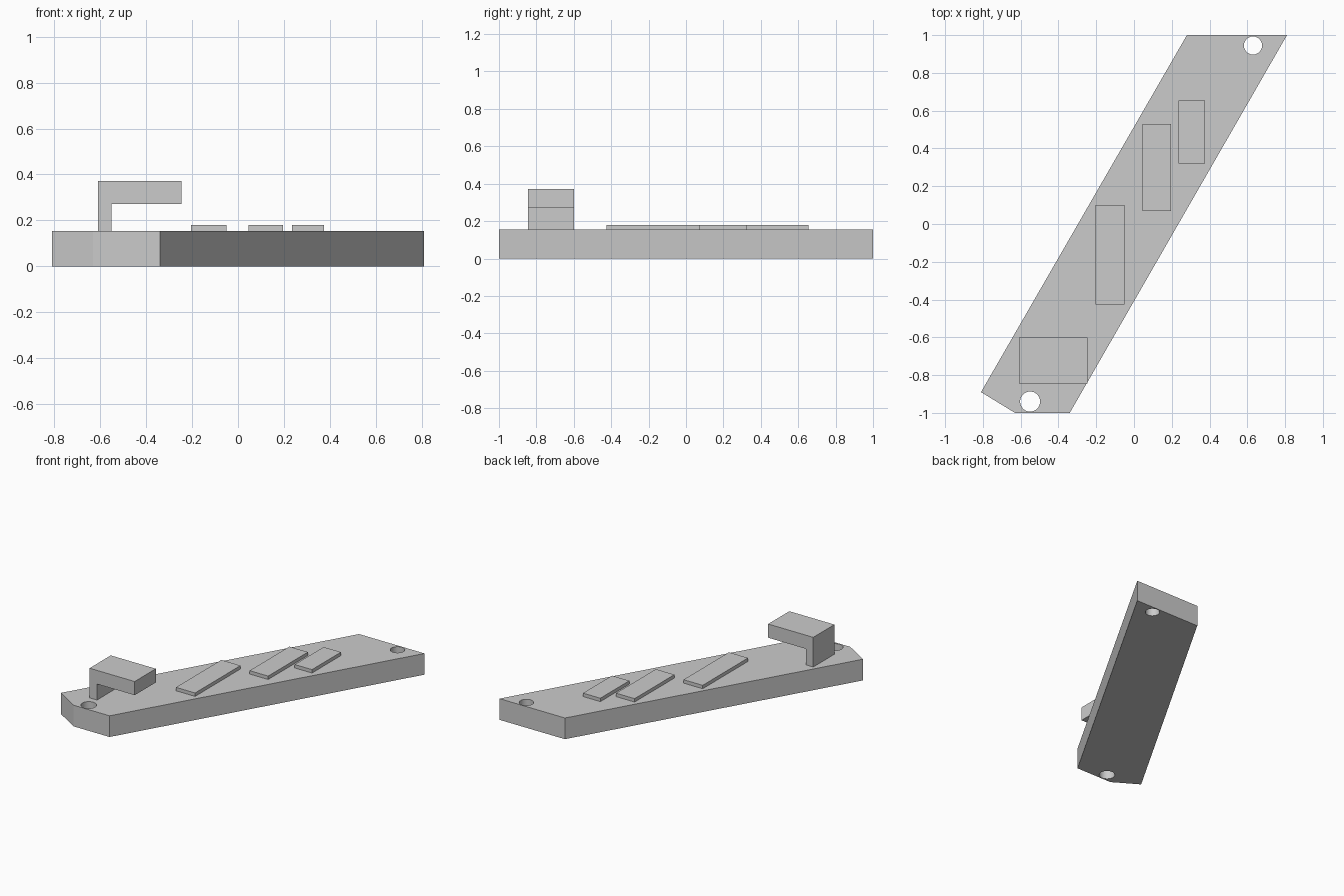
import bpy, bmesh
from math import radians

default = bpy.data.objects.get("Cube")
if default:
    bpy.data.objects.remove(default, do_unlink=True)

grey = bpy.data.materials.new("light grey")
grey.use_nodes = True
colour = (0.6, 0.6, 0.6, 1)
grey.diffuse_color = colour
grey.node_tree.nodes["Principled BSDF"].inputs["Base Color"].default_value = colour

THICK = 0.155


def prism(name, outline, push):
    """Extrude a closed outline of 3D points along the push vector."""
    bm = bmesh.new()
    face = bm.faces.new([bm.verts.new(p) for p in outline])
    out = bmesh.ops.extrude_face_region(bm, geom=[face])
    moved = [g for g in out["geom"] if isinstance(g, bmesh.types.BMVert)]
    bmesh.ops.translate(bm, verts=moved, vec=push)
    bmesh.ops.recalc_face_normals(bm, faces=bm.faces)
    mesh = bpy.data.meshes.new(name)
    bm.to_mesh(mesh)
    bm.free()
    mesh.materials.append(grey)
    obj = bpy.data.objects.new(name, mesh)
    bpy.context.collection.objects.link(obj)
    return obj


# Slanted base plate with one clipped corner
base = prism("base_plate", [(x, y, 0) for x, y in (
    (-0.81, -0.89), (-0.63, -1), (-0.34, -1), (0.81, 1), (0.28, 1))], (0, 0, THICK))

# Round through holes at both ends
for x, y, radius in ((-0.55, -0.94, 0.053), (0.63, 0.945, 0.048)):
    bpy.ops.mesh.primitive_cylinder_add(vertices=48, radius=radius, depth=1, location=(x, y, 0))
    cutter = bpy.context.object
    cutter.name = "hole_cutter"
    cutter.hide_render = True
    cutter.data.materials.append(grey)
    bpy.context.view_layer.objects.active = base
    mod = base.modifiers.new("hole", 'BOOLEAN')
    mod.operation = 'DIFFERENCE'
    mod.solver = 'EXACT'
    mod.object = cutter
    bpy.ops.object.modifier_apply(modifier=mod.name)
    bpy.data.objects.remove(cutter, do_unlink=True)

bpy.ops.object.select_all(action='DESELECT')
base.select_set(True)
bpy.context.view_layer.objects.active = base
bpy.ops.object.shade_smooth_by_angle(angle=radians(25))

# Thin raised pads
pads = {"front_pad": (-0.205, -0.05, -0.425, 0.10),
        "middle_pad": (0.045, 0.195, 0.07, 0.53),
        "back_pad": (0.235, 0.375, 0.32, 0.655)}
for name, (x0, x1, y0, y1) in pads.items():
    prism(name, [(x0, y0, THICK), (x1, y0, THICK), (x1, y1, THICK), (x0, y1, THICK)],
          (0, 0, 0.025))

# L-shaped overhanging bracket
prism("hook_bracket", [(x, -0.845, z) for x, z in (
    (-0.61, THICK), (-0.55, THICK), (-0.55, 0.272), (-0.245, 0.272),
    (-0.245, 0.372), (-0.61, 0.372))], (0, 0.245, 0))
